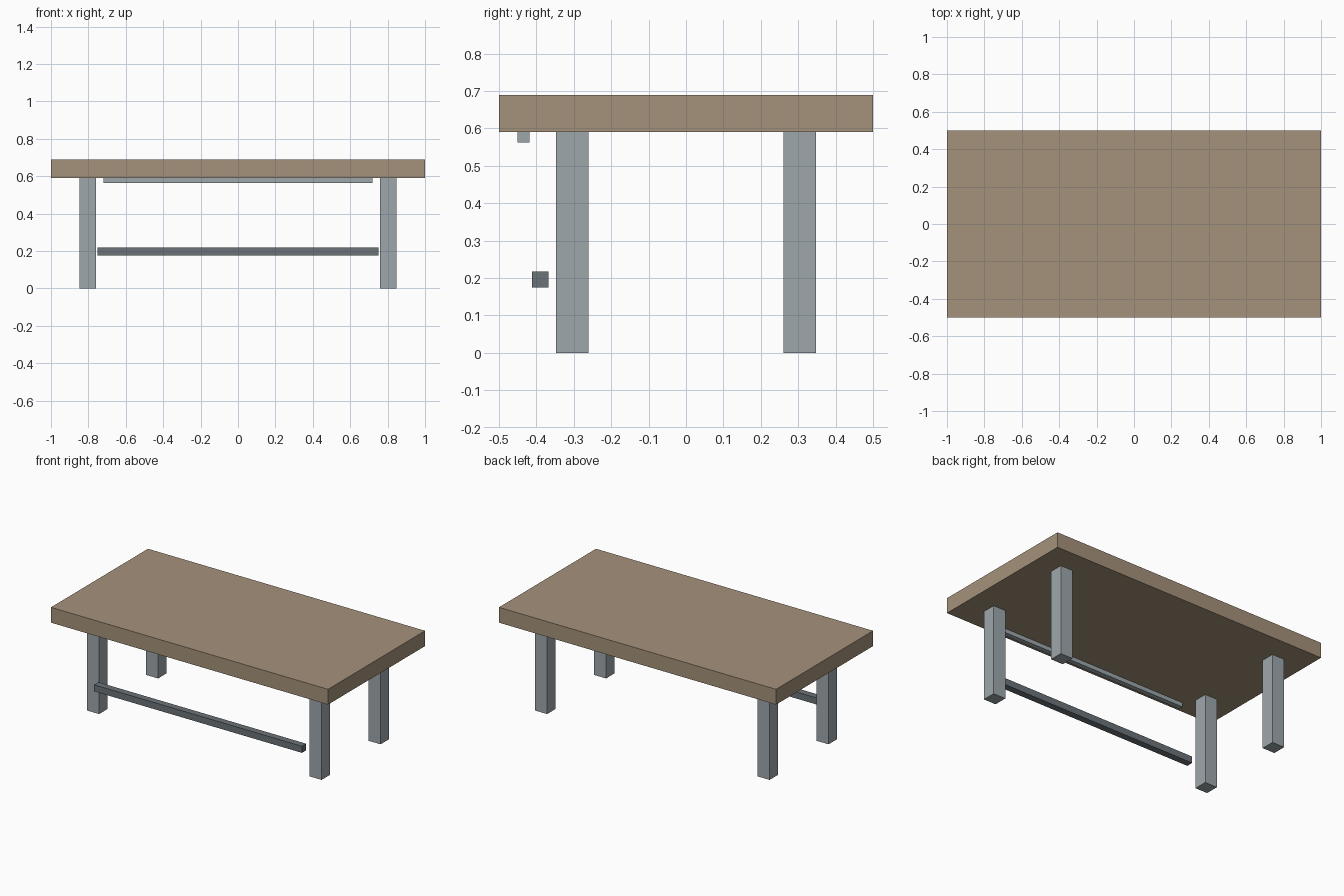
import bpy

if "Cube" in bpy.data.objects:
    bpy.data.objects.remove(bpy.data.objects["Cube"])


def material(name, srgb):
    m = bpy.data.materials.new(name)
    lin = [((c / 255 + 0.055) / 1.055) ** 2.4 for c in srgb]
    m.diffuse_color = (*lin, 1)
    m.use_nodes = True
    m.node_tree.nodes["Principled BSDF"].inputs["Base Color"].default_value = m.diffuse_color
    return m


wood = material("brown_wood", (165, 146, 123))
steel = material("light_grey_metal", (158, 167, 172))
dark_steel = material("dark_grey_metal", (107, 115, 120))


def box(name, x, y, z, mat):
    """Box spanning the given (min, max) ranges."""
    ranges = (x, y, z)
    bpy.ops.mesh.primitive_cube_add(size=1, location=[(a + b) / 2 for a, b in ranges])
    ob = bpy.context.object
    ob.name = name
    ob.scale = [b - a for a, b in ranges]
    bpy.ops.object.transform_apply(location=False, rotation=False, scale=True)
    ob.data.materials.append(mat)
    return ob


# Thick table top
box("table_top", (-1, 1), (-0.5, 0.5), (0.59, 0.69), wood)

# Four square legs
for sx, side in ((-1, "left"), (1, "right")):
    for sy, end in ((-1, "front"), (1, "back")):
        cx, cy = sx * 0.803, sy * 0.304
        box(f"{end}_{side}_leg", (cx - 0.044, cx + 0.044), (cy - 0.044, cy + 0.044),
            (0, 0.59), steel)

# Slim rail under the front edge
box("under_rail", (-0.72, 0.72), (-0.451, -0.419), (0.563, 0.59), steel)

# Foot bar in front of the legs
box("foot_bar", (-0.75, 0.75), (-0.412, -0.368), (0.175, 0.218), dark_steel)
